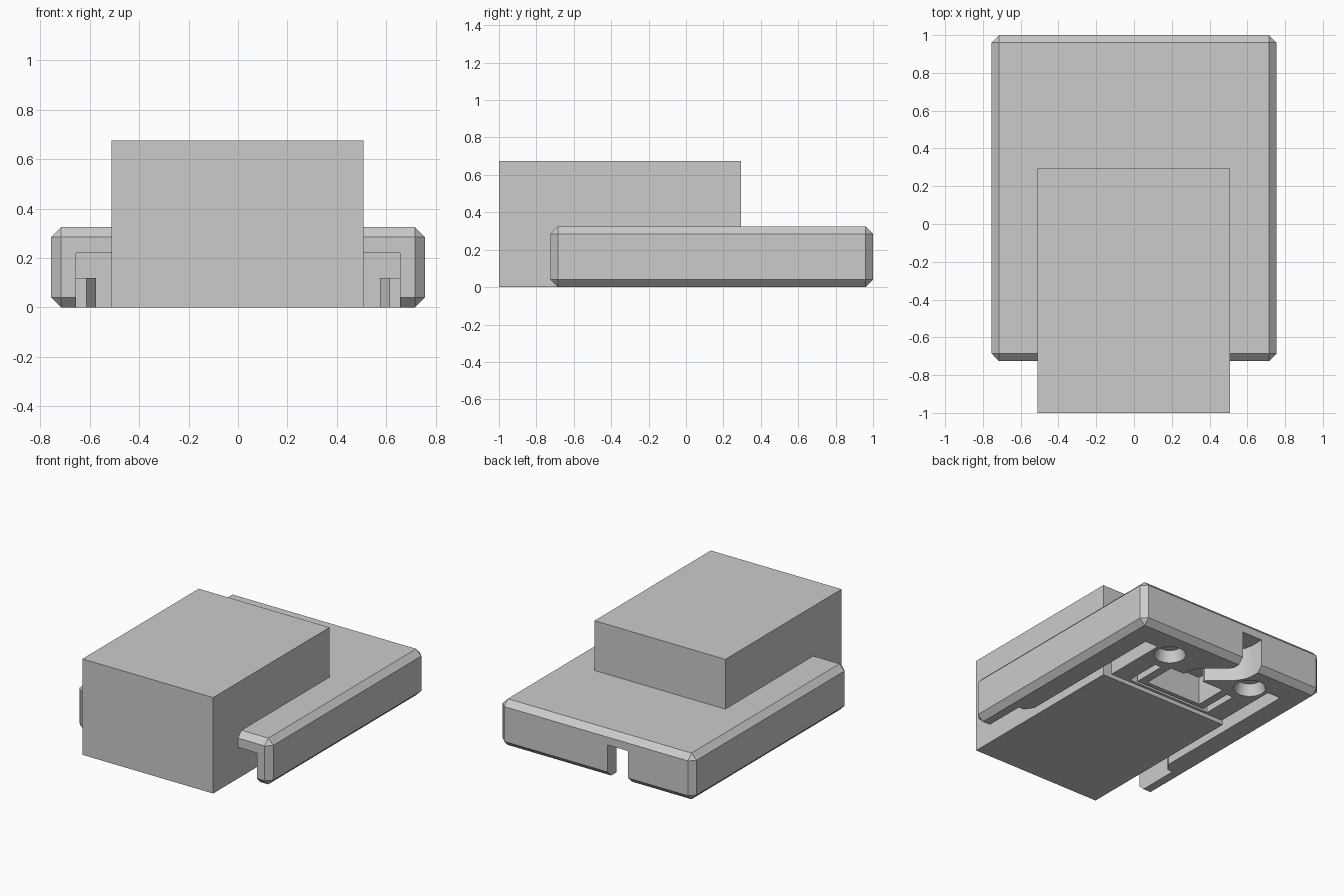
import bpy, bmesh, math

if "Cube" in bpy.data.objects:
    bpy.data.objects.remove(bpy.data.objects["Cube"])

grey = bpy.data.materials.new("light_grey")
grey.diffuse_color = (0.6, 0.6, 0.6, 1)
grey.use_nodes = True
grey.node_tree.nodes["Principled BSDF"].inputs["Base Color"].default_value = grey.diffuse_color


def make(name, bm):
    """Turn a closed bmesh into an object with outward faces."""
    bm.normal_update()
    bmesh.ops.recalc_face_normals(bm, faces=bm.faces)
    if bm.calc_volume(signed=True) < 0:
        bmesh.ops.reverse_faces(bm, faces=bm.faces)
    mesh = bpy.data.meshes.new(name)
    bm.to_mesh(mesh)
    bm.free()
    mesh.materials.append(grey)
    ob = bpy.data.objects.new(name, mesh)
    bpy.context.collection.objects.link(ob)
    return ob


def prism(name, pts, z0, z1, chamfer=0):
    """Closed prism from a plan outline, optionally chamfered on all edges."""
    bm = bmesh.new()
    low = [bm.verts.new((x, y, z0)) for x, y in pts]
    top = [bm.verts.new((x, y, z1)) for x, y in pts]
    bm.faces.new(low[::-1])
    bm.faces.new(top)
    n = len(pts)
    for i in range(n):
        j = (i + 1) % n
        bm.faces.new((low[i], low[j], top[j], top[i]))
    if chamfer:
        bm.normal_update()
        bmesh.ops.bevel(bm, geom=bm.edges[:], offset=chamfer, segments=1,
                        profile=0.5, affect='EDGES')
    return make(name, bm)


def box(name, x0, x1, y0, y1, z0, z1, chamfer=0):
    return prism(name, [(x0, y0), (x1, y0), (x1, y1), (x0, y1)], z0, z1, chamfer)


def volume(mesh):
    bm = bmesh.new()
    bm.from_mesh(mesh)
    v = bm.calc_volume()
    bm.free()
    return v


def cut(ob, cutter):
    """Subtract the cutter, keeping the first solver result that is sound."""
    before = volume(ob.data)
    for solver in ('EXACT', 'MANIFOLD', 'FLOAT'):
        mod = ob.modifiers.new("cut", 'BOOLEAN')
        mod.operation = 'DIFFERENCE'
        mod.solver = solver
        mod.object = cutter
        bpy.context.view_layer.update()
        deps = bpy.context.evaluated_depsgraph_get()
        result = bpy.data.meshes.new_from_object(ob.evaluated_get(deps))
        ob.modifiers.remove(mod)
        if len(result.polygons) > 6 and 0.3 * before < volume(result) < before:
            ob.data = result
            break
    bpy.data.objects.remove(cutter)


def mirrored(half):
    """Close a right-hand half outline with its left-hand mirror."""
    return half + [(-x, y) for x, y in reversed(half)]


# Chamfered mounting shell
shell = box("mounting_shell", -0.755, 0.755, -0.725, 1.0, 0, 0.325, 0.04)

# Open front bay with narrow side slots between the lips
cut(shell, prism("bay_cutter", mirrored([
    (0.655, -1), (0.655, -0.39), (0.613, -0.39), (0.573, -0.33),
    (0.573, 0.80), (0.47, 0.80), (0.47, 0.33)]), -0.1, 0.22))

# Undercut above the lips
for s in (-1, 1):
    x0, x1 = sorted((s * 0.5, s * 0.656))
    cut(shell, box("undercut_cutter", x0, x1, -0.395, 0.801, 0.12, 0.221))

# Round countersunk recesses
for s in (-1, 1):
    bm = bmesh.new()
    bmesh.ops.create_cone(bm, cap_ends=True, segments=32,
                          radius1=0.127, radius2=0.082, depth=0.16)
    bmesh.ops.translate(bm, verts=bm.verts, vec=(s * 0.34, 0.77, 0))
    cut(shell, make("recess_cutter", bm))

# Rectangular pocket and the groove around it
cut(shell, box("pocket_cutter", -0.22, 0.22, 0.40, 0.64, -0.1, 0.2))
cut(shell, prism("groove_cutter", [
    (0.33, 0.35), (0.33, 0.61), (0.28, 0.61), (0.28, 0.37),
    (-0.28, 0.37), (-0.28, 0.61), (-0.33, 0.61), (-0.33, 0.35)], -0.1, 0.1))

# Curved cable channel leading to the notch in the back
path = [(-0.17, 1.1), (-0.17, 0.90)]
for i in range(1, 10):
    t = i / 10
    path.append((-0.17 + 0.20 * (3 * t * t - 2 * t ** 3), 0.90 - 0.24 * t))
path += [(0.03, 0.66), (0.03, 0.58)]
left, right = [], []
for i, (x, y) in enumerate(path):
    ax, ay = path[max(i - 1, 0)]
    bx, by = path[min(i + 1, len(path) - 1)]
    d = math.hypot(bx - ax, by - ay)
    nx, ny = -(by - ay) / d * 0.08, (bx - ax) / d * 0.08
    left.append((x + nx, y + ny))
    right.append((x - nx, y - ny))
cut(shell, prism("channel_cutter", left + right[::-1], -0.1, 0.23))

# Smooth curved walls, crisp edges
shell.data.shade_smooth()
shell.data.set_sharp_from_angle(angle=math.radians(25))

# Solid device block
box("device_block", -0.511, 0.507, -1.0, 0.293, 0, 0.675)
